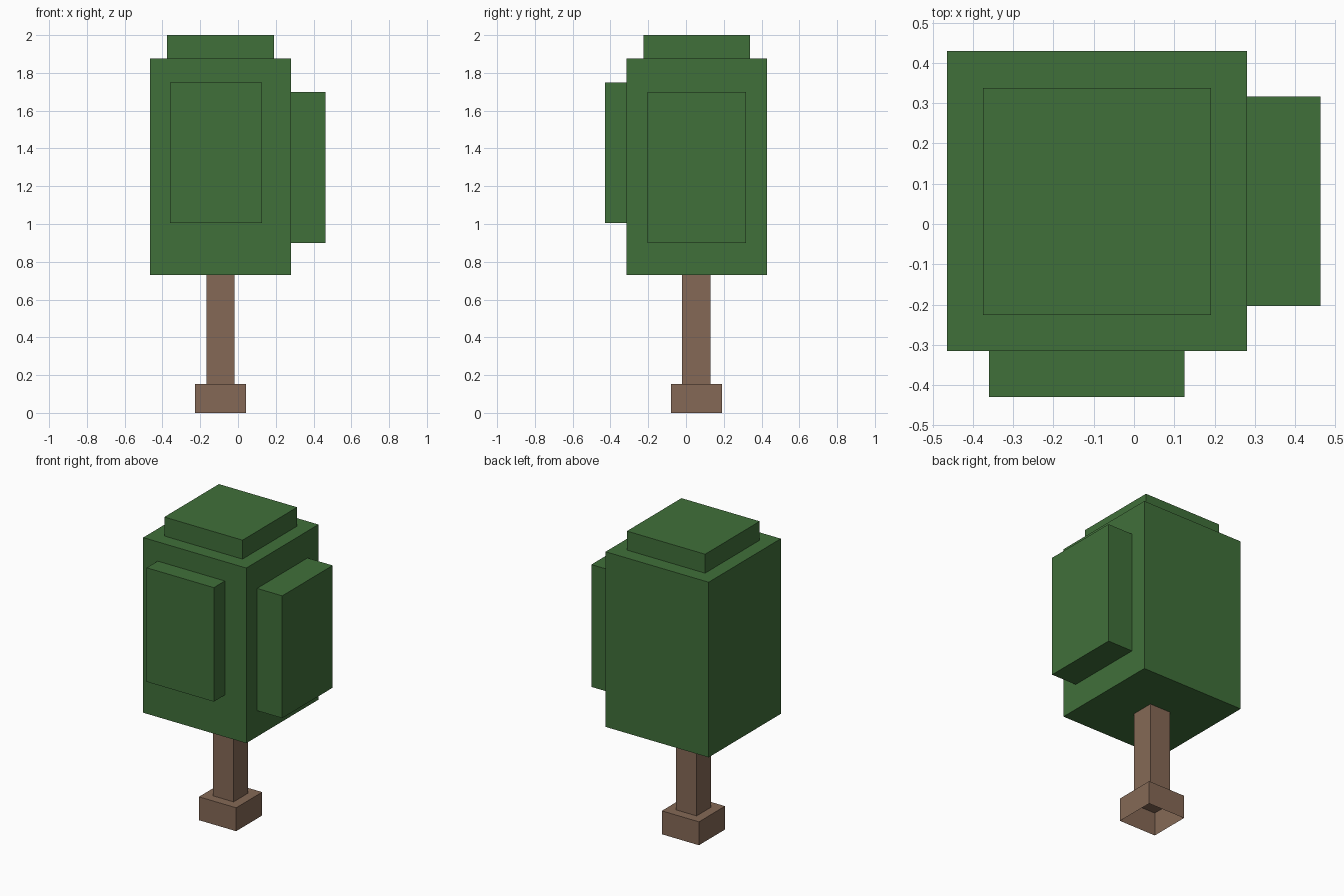
import bpy, bmesh

if "Cube" in bpy.data.objects:
    bpy.data.objects.remove(bpy.data.objects["Cube"])


def material(name, rgb):
    m = bpy.data.materials.new(name)
    m.diffuse_color = (*rgb, 1.0)
    m.use_nodes = True
    m.node_tree.nodes["Principled BSDF"].inputs["Base Color"].default_value = m.diffuse_color
    return m


leaf = material("leaf green", (0.051, 0.162, 0.042))
bark = material("bark brown", (0.235, 0.141, 0.093))


def box(name, x, y, z, mat, open_bottom=False):
    """Axis-aligned box from (min, max) ranges, optionally without its underside."""
    bm = bmesh.new()
    bmesh.ops.create_cube(bm, size=1)
    for v in bm.verts:
        v.co = [r[0] if c < 0 else r[1] for c, r in zip(v.co, (x, y, z))]
    bm.normal_update()
    if open_bottom:
        under = [f for f in bm.faces if f.normal.z < -0.9]
        bmesh.ops.delete(bm, geom=under, context='FACES')
    mesh = bpy.data.meshes.new(name)
    bm.to_mesh(mesh)
    bm.free()
    mesh.materials.append(mat)
    obj = bpy.data.objects.new(name, mesh)
    bpy.context.collection.objects.link(obj)
    return obj


# Trunk and its hollow foot
box("trunk_foot", (-0.227, 0.042), (-0.079, 0.19), (0, 0.153), bark, open_bottom=True)
box("trunk", (-0.168, -0.018), (-0.02, 0.13), (0.153, 0.73), bark)

# Main foliage block with raised leaf blocks on the top, front and right
box("foliage", (-0.465, 0.281), (-0.316, 0.43), (0.73, 1.876), leaf)
box("foliage_top", (-0.375, 0.191), (-0.226, 0.338), (1.876, 2.0), leaf)
box("foliage_front", (-0.36, 0.126), (-0.43, -0.316), (1.004, 1.75), leaf)
box("foliage_right", (0.281, 0.463), (-0.204, 0.317), (0.9, 1.7), leaf)
